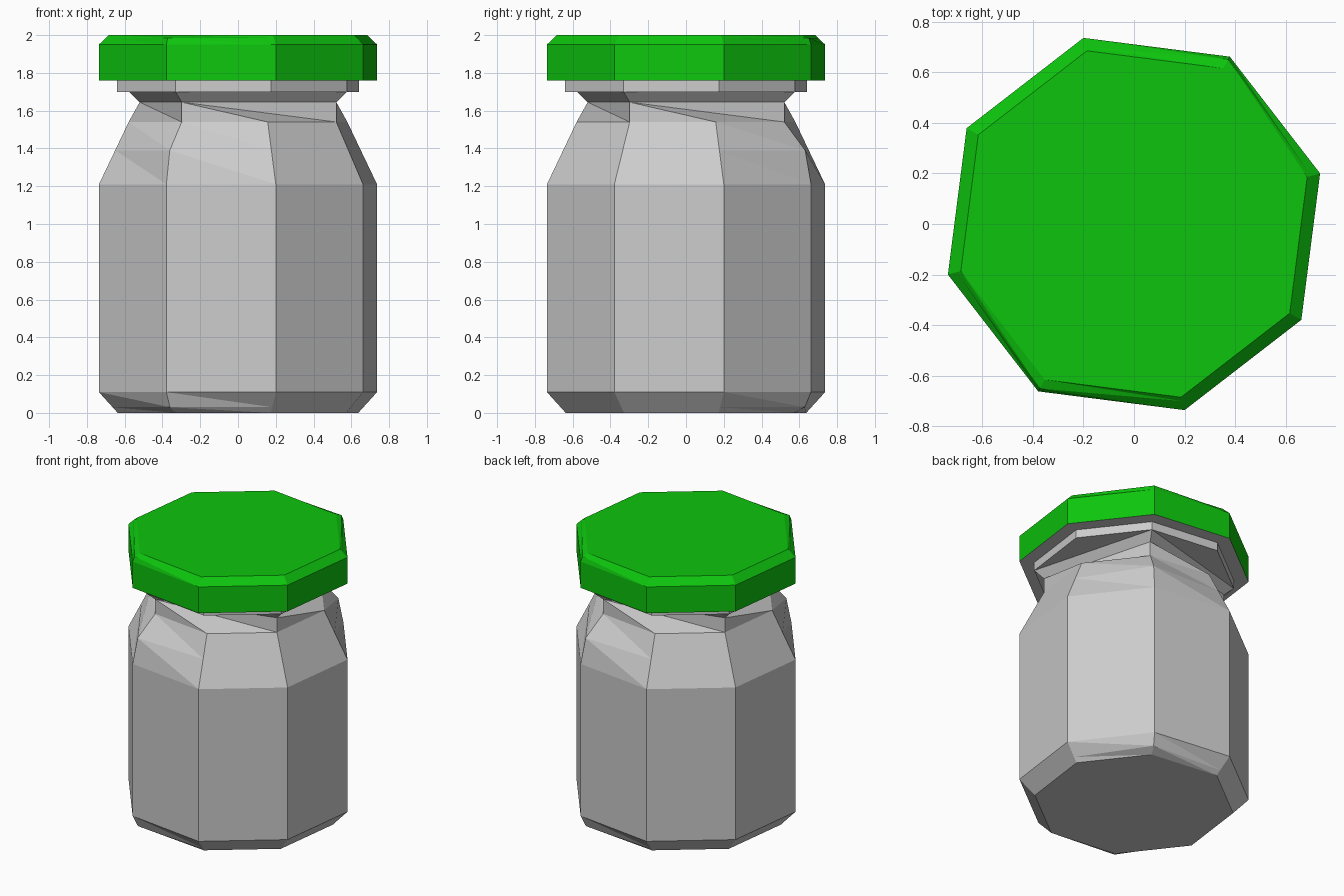
import bpy, bmesh, math

cube = bpy.data.objects.get("Cube")
if cube:
    bpy.data.objects.remove(cube, do_unlink=True)

SIDES = 8
TURN = math.radians(15.2)


def material(name, color):
    m = bpy.data.materials.new(name)
    m.use_nodes = True
    m.diffuse_color = color
    m.node_tree.nodes["Principled BSDF"].inputs["Base Color"].default_value = color
    return m


grey = material("jar_grey", (0.6, 0.6, 0.6, 1))
green = material("lid_green", (0.004, 0.56, 0.004, 1))


def build(name, rings, mats, underside=0):
    """Stack eight-sided rings of (height, radius, kind).
    A number as kind is the radius at two opposite bulging corners;
    "square" folds every other corner into its neighbour."""
    bm = bmesh.new()
    loops = []
    for z, radius, kind in rings:
        loop = []
        for i in range(SIDES):
            k, r = i, radius
            if kind == "square" and i % 2 == 0:
                k = i - 1
            elif isinstance(kind, float) and i % 4 == 1:
                r = kind
            a = TURN + k * math.tau / SIDES
            loop.append(bm.verts.new((r * math.cos(a), r * math.sin(a), z)))
        loops.append(loop)
    for low, high in zip(loops, loops[1:]):
        for i in range(SIDES):
            j = (i + 1) % SIDES
            # split along the corner diagonal so folded sides stay crisp
            bm.faces.new((low[i], low[j], high[i]))
            bm.faces.new((low[j], high[j], high[i]))
    bm.faces.new(loops[0][::-1])
    bm.faces.new(loops[-1])
    bmesh.ops.remove_doubles(bm, verts=bm.verts, dist=0.0005)
    bmesh.ops.recalc_face_normals(bm, faces=bm.faces)
    for f in bm.faces:
        if f.normal.z < -0.9:
            f.material_index = underside
    mesh = bpy.data.meshes.new(name)
    bm.to_mesh(mesh)
    bm.free()
    for m in mats:
        mesh.materials.append(m)
    obj = bpy.data.objects.new(name, mesh)
    bpy.context.collection.objects.link(obj)
    return obj


# Jar: chamfered foot, straight wall, shoulder, folded neck and rim
build("jar_body", [
    (0, 0.66, None),
    (0.03, 0.688, 0.725),
    (0.11, 0.763, None),
    (1.21, 0.763, None),
    (1.39, 0.674, 0.727),
    (1.54, 0.6, None),
    (1.645, 0.6, "square"),
    (1.70, 0.665, "square"),
    (1.70, 0.665, None),
    (1.765, 0.665, None),
], [grey])

# Lid: green cap with a chamfered top edge and a grey underside
build("lid", [
    (1.76, 0.763, None),
    (1.95, 0.763, None),
    (1.985, 0.726, 0.75),
    (2.0, 0.71, None),
], [green, grey], underside=1)
